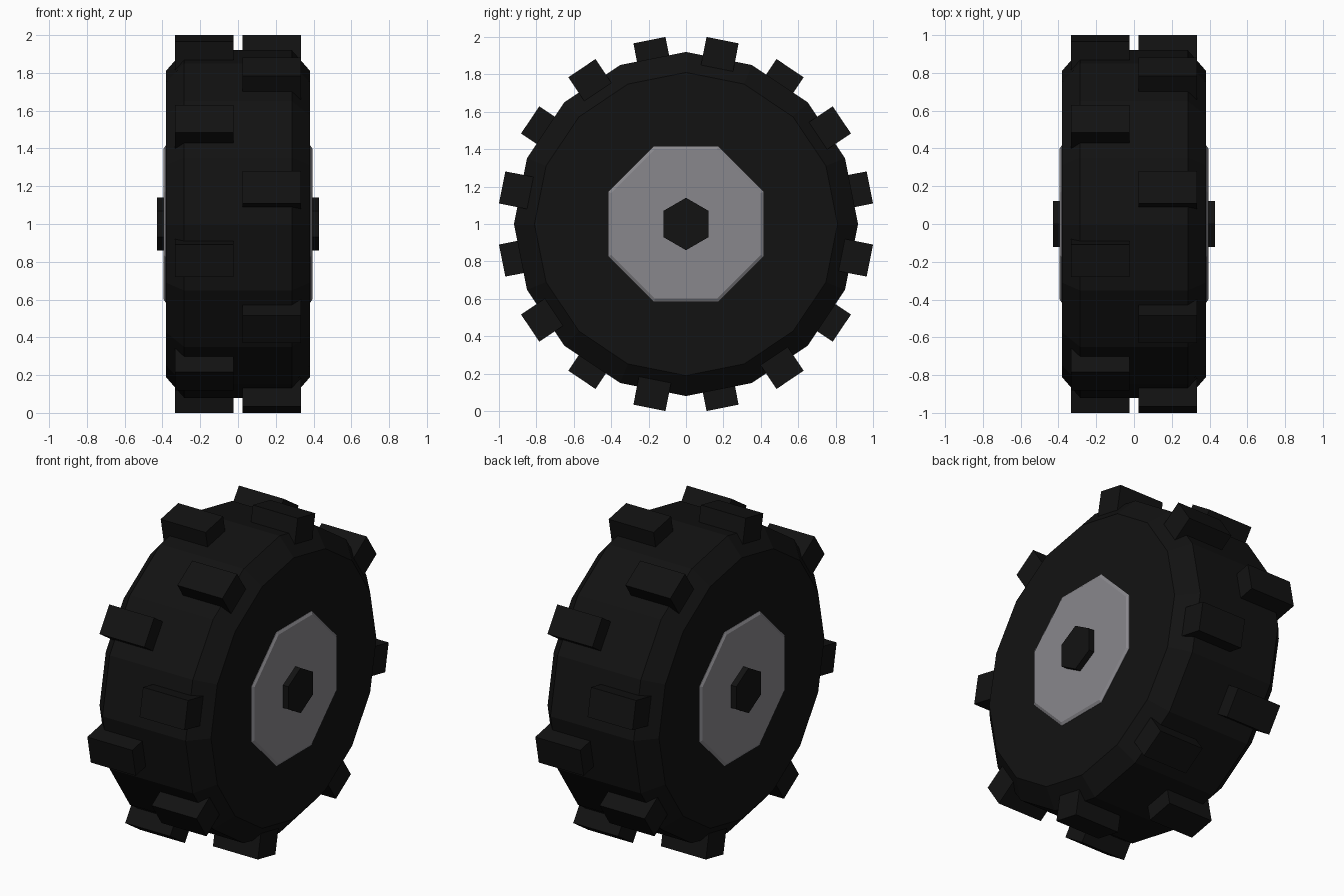
import bpy, bmesh
from math import pi, sin, cos, radians
from mathutils import Matrix

if "Cube" in bpy.data.objects:
    bpy.data.objects.remove(bpy.data.objects["Cube"])


def material(name, rgb):
    m = bpy.data.materials.new(name)
    m.diffuse_color = (*rgb, 1)
    m.use_nodes = True
    m.node_tree.nodes["Principled BSDF"].inputs["Base Color"].default_value = m.diffuse_color
    return m


rubber = material("black_rubber", (0.006, 0.006, 0.006))
metal = material("grey_metal", (0.25, 0.245, 0.265))


def add_object(name, bm, mat):
    bmesh.ops.recalc_face_normals(bm, faces=bm.faces)
    me = bpy.data.meshes.new(name)
    bm.to_mesh(me)
    bm.free()
    me.materials.append(mat)
    ob = bpy.data.objects.new(name, me)
    ob.location = (0, 0, 1)
    bpy.context.collection.objects.link(ob)
    return ob


def lathe(name, profile, sides, start, mat):
    """Capped faceted solid around the x axis from (x, radius) points."""
    bm = bmesh.new()
    rings = []
    for x, r in profile:
        angles = [start + 2 * pi * i / sides for i in range(sides)]
        rings.append([bm.verts.new((x, -r * sin(a), r * cos(a))) for a in angles])
    for a, b in zip(rings, rings[1:]):
        for i in range(sides):
            j = (i + 1) % sides
            bm.faces.new((a[i], a[j], b[j], b[i]))
    bm.faces.new(rings[0])
    bm.faces.new(rings[-1])
    return add_object(name, bm, mat)


# Tyre body with chamfered shoulders
lathe("tyre", [(-0.382, 0.81), (-0.285, 0.92), (0.285, 0.92), (0.382, 0.81)],
      16, 0, rubber)

# Tread blocks, staggered between the two halves
bm = bmesh.new()
inner, outer, half_width = 0.82, 1.002, 0.0875
for k in range(16):
    side = -1 if k % 2 == 0 else 1
    turn = Matrix.Rotation(radians(11.25 + 22.5 * k), 4, 'X')
    place = Matrix.Translation((side * 0.179, 0, (inner + outer) / 2))
    size = Matrix.Diagonal((0.308, 2 * half_width, outer - inner, 1))
    bmesh.ops.create_cube(bm, size=1, matrix=turn @ place @ size)
add_object("tread_blocks", bm, rubber)

# Octagonal rim with a small bevel on each face
lathe("rim", [(-0.394, 0.432), (-0.384, 0.449), (0.384, 0.449), (0.394, 0.432)],
      8, pi / 8, metal)

# Hexagonal axle
lathe("axle", [(-0.43, 0.14), (0.43, 0.14)], 6, 0, rubber)
